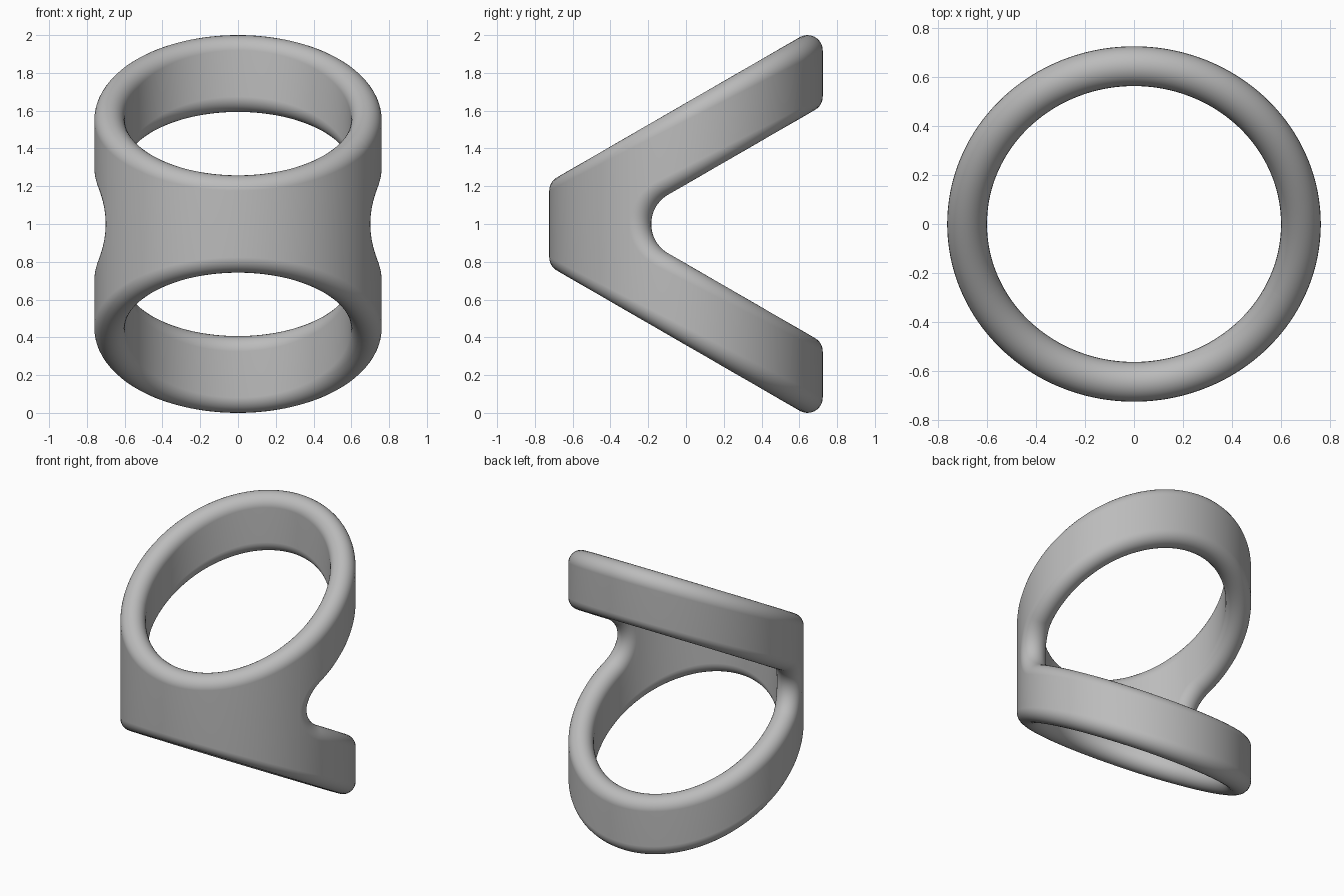
import bpy
import bmesh
from math import sin, cos, pi, radians, acos, atan, tan, sqrt
from mathutils import Vector

cube = bpy.data.objects.get("Cube")
if cube:
    bpy.data.objects.remove(cube, do_unlink=True)

A, B = 0.68, 0.643          # half widths of the wall's centre ellipse
R = 0.081                   # half the wall thickness, also the edge rounding
SLOPE = tan(radians(30))    # tilt of the two bands
RIM_BACK = 0.919            # rim height at the back, above the middle plane
NOTCH_Y, NOTCH_R = -0.005, 0.26   # rounded root of the V opening
ROUND_STEPS = 14
UP = Vector((0, 0, 1))


def angle_at(y):
    return acos(-y / B)


def round_edge(t, z, slope, side):
    """Half-circle section across the wall, square to the edge path."""
    along = Vector((A * cos(t), B * sin(t), 0))
    climb = atan(slope * B * sin(t) / along.length)
    along.normalize()
    out = along.cross(UP)
    edge = side * (cos(climb) * UP - sin(climb) * along)
    p = Vector((A * sin(t), -B * cos(t), z))
    return [p + R * (cos(f) * out + sin(f) * edge)
            for f in (pi * k / ROUND_STEPS for k in range(ROUND_STEPS + 1))]


# Columns from the front to the back: angle, opening height, opening slope
tip = angle_at(NOTCH_Y - NOTCH_R)
columns = [(tip * i / 30, 0, None) for i in range(30)]
for i in range(17):
    a = radians(60) * i / 16
    y = NOTCH_Y - NOTCH_R * cos(a)
    columns.append((angle_at(y), NOTCH_R * sin(a), 1 / tan(max(a, 1e-6))))
start, root_z, _ = columns[-1]
root_y = -B * cos(start)
for i in range(1, 57):
    t = start + (pi - start) * i / 56
    columns.append((t, root_z + SLOPE * (-B * cos(t) - root_y), SLOPE))

# One quarter of the ring: walls, rounded rim and rounded opening
bm = bmesh.new()


def strip(sections, flip=False):
    rows = [[bm.verts.new(p) for p in s] for s in sections]
    for r, s in zip(rows, rows[1:]):
        for k in range(len(r) - 1):
            quad = [r[k], s[k], s[k + 1], r[k + 1]]
            bm.faces.new(quad[::-1] if flip else quad)


walls, opening = [], []
for t, low, slope in columns:
    rim = round_edge(t, RIM_BACK + SLOPE * (-B * cos(t) - B), SLOPE, 1)
    outer, inner = rim[0].copy(), rim[-1].copy()
    outer.z = inner.z = low
    walls.append([outer] + rim + [inner])
    if slope is not None:
        opening.append(round_edge(t, low, slope, -1))
strip(walls)
strip(opening, flip=True)
bmesh.ops.remove_doubles(bm, verts=bm.verts[:], dist=1e-5)
for f in bm.faces:
    f.smooth = True

mesh = bpy.data.meshes.new("double_band_ring")
bm.to_mesh(mesh)
bm.free()
ring = bpy.data.objects.new("double_band_ring", mesh)
ring.location.z = 1
bpy.context.collection.objects.link(ring)

# Mirror left to right and top to bottom
mirror = ring.modifiers.new("mirror", 'MIRROR')
mirror.use_axis = (True, False, True)
mirror.merge_threshold = 0.0005
ring.modifiers.new("even_shading", 'WEIGHTED_NORMAL')

# Plain grey metal
grey = bpy.data.materials.new("plain_grey")
grey.use_nodes = True
colour = (0.5, 0.5, 0.5, 1)
grey.diffuse_color = colour
grey.node_tree.nodes["Principled BSDF"].inputs["Base Color"].default_value = colour
mesh.materials.append(grey)
